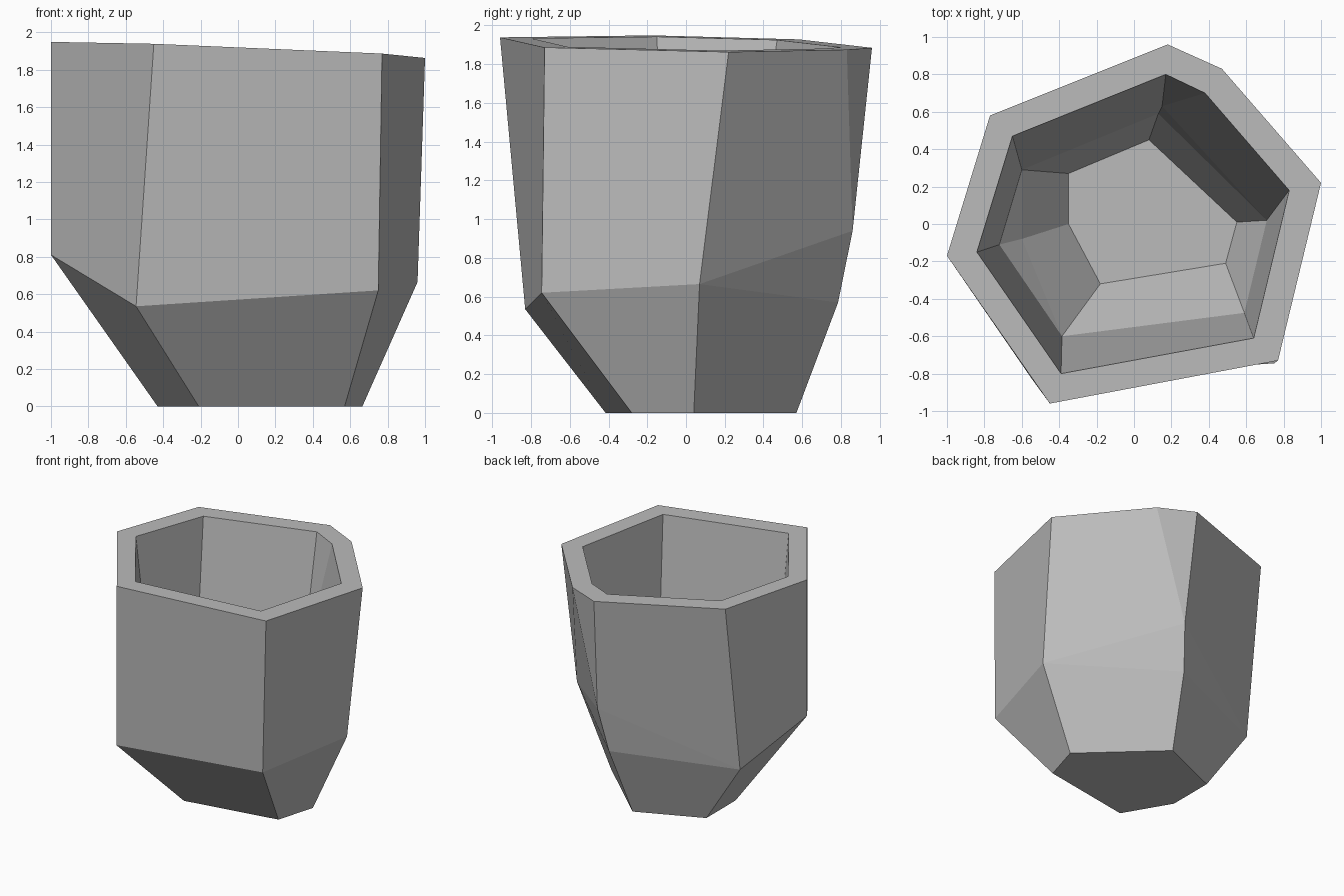
import bpy
import bmesh

default_cube = bpy.data.objects.get("Cube")
if default_cube:
    bpy.data.objects.remove(default_cube, do_unlink=True)


def make_material(name, colour):
    material = bpy.data.materials.new(name)
    material.use_nodes = True
    material.diffuse_color = colour
    material.node_tree.nodes["Principled BSDF"].inputs["Base Color"].default_value = colour
    return material


def rim_height(x, y):
    """The rim lies on one gently tilted plane."""
    return 1.906 - 0.04 * x - 0.015 * y


def on_rim(points):
    return [(x, y, rim_height(x, y)) for x, y in points]


def at_height(points, z):
    return [(x, y, z) for x, y in points]


def fold_corner(ring, index=4):
    """Repeat one corner, so that two rim corners run into a single edge below."""
    return ring[:index] + [ring[index]] + ring[index:]


# Outer shell: seven-sided rim, irregular shoulder, six-sided foot
outer_rim = on_rim([(-1, -.17), (-.45, -.96), (.77, -.73), (1, .22),
                    (.47, .83), (.18, .96), (-.77, .58)])
outer_shoulder = [(-1, -.17, .81), (-.545, -.83, .535), (.75, -.745, .62),
                  (.96, .07, .665), (.164, .785, .57), (-.78, .4, .52)]
outer_foot = at_height([(-.43, -.04), (-.21, -.415), (.57, -.28),
                        (.665, .04), (.095, .57), (-.43, .345)], 0)
outer_upper = outer_shoulder.copy()
outer_upper[4] = (.218, .86, .94)

# Cavity: the same layout, drawn in by the wall thickness
inner_rim = on_rim([(-.84, -.15), (-.39, -.8), (.64, -.61), (.83, .18),
                    (.38, .7), (.17, .8), (-.65, .47)])
inner_shoulder = [(-.6, -.08, .52), (-.385, -.6, .5), (.59, -.475, .5),
                  (.71, .02, .51), (.13, .59, .52), (-.6, .29, .52)]
inner_floor = at_height([(-.35, 0), (-.18, -.32), (.49, -.21),
                         (.55, .01), (.08, .45), (-.35, .27)], .15)
inner_upper = inner_shoulder.copy()
inner_upper[0] = (-.72, -.11, .68)
inner_upper[4] = (.15, .63, .8)

rings = [fold_corner(outer_foot), fold_corner(outer_shoulder), fold_corner(outer_upper),
         outer_rim, inner_rim,
         fold_corner(inner_upper), fold_corner(inner_shoulder), fold_corner(inner_floor)]

# Skin the rings from the foot, over the rim and down to the cavity floor
bm = bmesh.new()
corners = {}


def corner(point):
    if point not in corners:
        corners[point] = bm.verts.new(point)
    return corners[point]


def add_face(points):
    verts = list(dict.fromkeys(corner(p) for p in points))
    if len(verts) > 2 and not bm.faces.get(verts):
        bm.faces.new(verts)


for lower, upper in zip(rings, rings[1:]):
    count = len(lower)
    for i in range(count):
        j = (i + 1) % count
        add_face([lower[i], lower[j], upper[j], upper[i]])
add_face(outer_foot[::-1])
add_face(inner_floor)
bmesh.ops.recalc_face_normals(bm, faces=bm.faces[:])

mesh = bpy.data.meshes.new("faceted_pot")
bm.to_mesh(mesh)
bm.free()
mesh.materials.append(make_material("plain grey", (.5, .5, .5, 1)))
pot = bpy.data.objects.new("faceted_pot", mesh)
bpy.context.collection.objects.link(pot)
